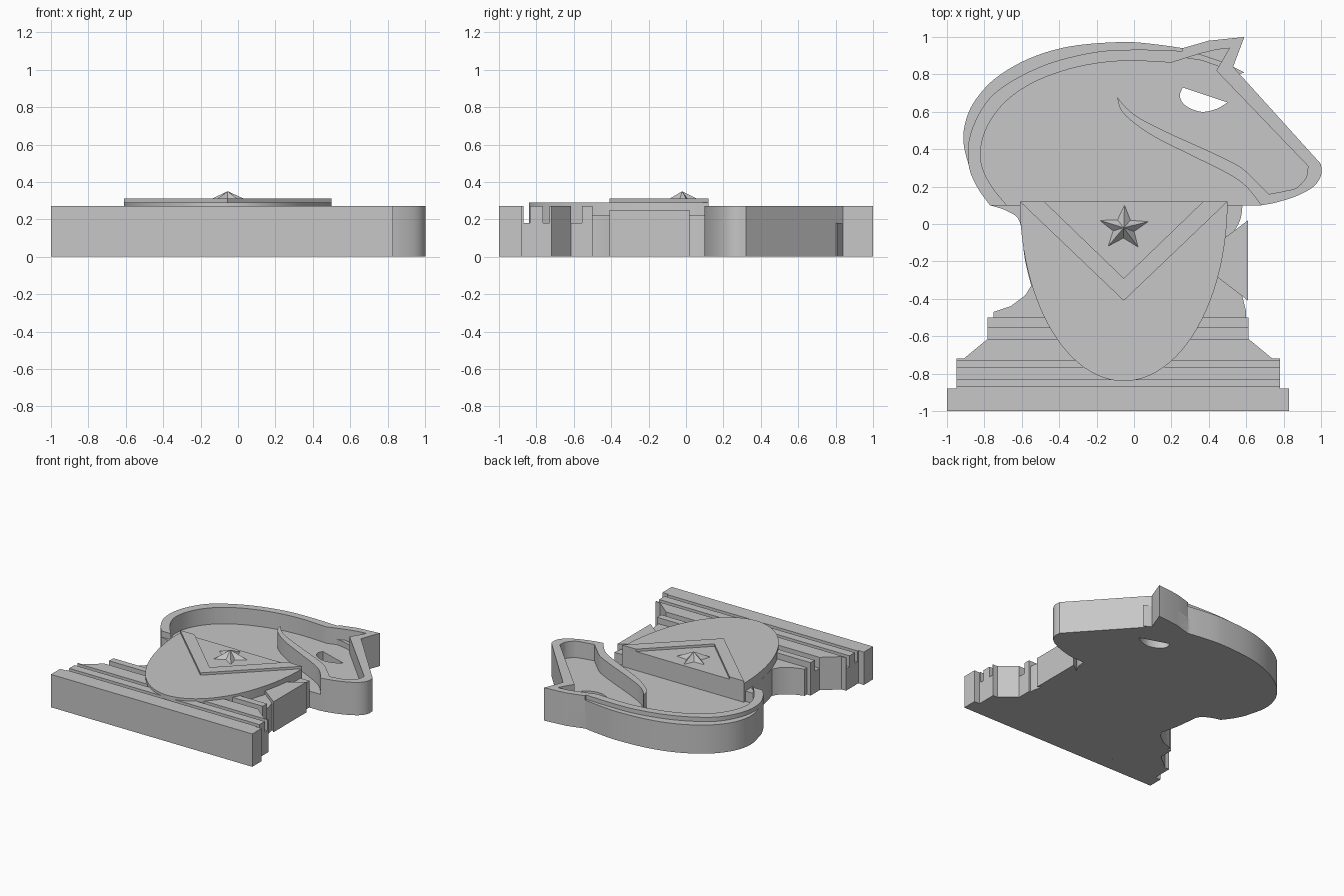
import bpy, bmesh, math
from mathutils import Vector

cube = bpy.data.objects.get("Cube")
if cube:
    bpy.data.objects.remove(cube, do_unlink=True)

grey = bpy.data.materials.new("plain grey")
grey.use_nodes = True
COLOUR = (0.57, 0.57, 0.57, 1)
grey.diffuse_color = COLOUR
grey.node_tree.nodes["Principled BSDF"].inputs["Base Color"].default_value = COLOUR


def smooth(pts, steps=5):
    """Catmull-Rom curve through the points."""
    p = [Vector(q) for q in [pts[0], *pts, pts[-1]]]
    out = []
    for a, b, c, d in zip(p, p[1:], p[2:], p[3:]):
        for i in range(steps):
            t = i / steps
            out.append(0.5 * (2 * b + (c - a) * t + (2 * a - 5 * b + 4 * c - d) * t * t
                              + (3 * b - a - 3 * c + d) * t ** 3))
    return [tuple(v) for v in out] + [tuple(pts[-1])]


def plate(name, z0, z1, *loops):
    """Flat plate with the given outline; further loops are holes."""
    cu = bpy.data.curves.new(name, "CURVE")
    cu.dimensions, cu.fill_mode = "2D", "BOTH"
    cu.extrude = (z1 - z0) / 2
    for loop in loops:
        sp = cu.splines.new("POLY")
        sp.points.add(len(loop) - 1)
        for pt, (x, y) in zip(sp.points, loop):
            pt.co = (x, y, 0, 1)
        sp.use_cyclic_u = True
    ob = bpy.data.objects.new(name, cu)
    bpy.context.collection.objects.link(ob)
    bpy.ops.object.select_all(action="DESELECT")
    ob.select_set(True)
    bpy.context.view_layer.objects.active = ob
    bpy.ops.object.convert(target="MESH")
    ob = bpy.context.object
    ob.name = name
    bm = bmesh.new()
    bm.from_mesh(ob.data)
    bmesh.ops.remove_doubles(bm, verts=bm.verts, dist=0.0005)
    bmesh.ops.recalc_face_normals(bm, faces=bm.faces)
    bmesh.ops.translate(bm, verts=bm.verts, vec=(0, 0, (z0 + z1) / 2))
    bm.to_mesh(ob.data)
    bm.free()
    ob.data.materials.clear()
    ob.data.materials.append(grey)
    bpy.ops.object.shade_smooth_by_angle(angle=math.radians(25))


# Head profile curves
mane_outer = smooth([(-.77, .1), (-.84, .2), (-.885, .32), (-.912, .44), (-.9, .55), (-.85, .66),
                     (-.74, .78), (-.56, .885), (-.34, .95), (-.06, .973), (.12, .96), (.26, .94)])
mane_mid = smooth([(-.77, .1), (-.84, .2), (-.885, .32), (-.875, .48), (-.79, .65), (-.66, .76),
                   (-.45, .86), (-.2, .92), (.02, .932), (.26, .925)])
mane_inner = smooth([(-.68, .1), (-.76, .2), (-.81, .3), (-.82, .4), (-.78, .53), (-.68, .66),
                     (-.52, .765), (-.3, .84), (-.06, .872), (.2, .863)])
ear_outer = [(.26, .94), (.4, .98), (.59, 1), (.53, .84)]
ear_inner = [(.35, .91), (.44, .932), (.51, .94), (.44, .82)]
nose_outer = smooth([(1, .32), (1, .26), (.96, .2), (.87, .15), (.76, .115), (.68, .1)])
nose_inner = smooth([(.93, .31), (.92, .25), (.87, .195), (.8, .175), (.72, .16)])
jaw_lower = smooth([(.68, .1), (.6, .2), (.5, .27), (.3, .37), (.12, .46), (0, .54),
                    (-.07, .61), (-.09, .68)])
jaw_upper = smooth([(-.09, .68), (-.04, .62), (.04, .56), (.2, .48), (.4, .39), (.56, .31),
                    (.64, .24), (.72, .16)])
eye = smooth([(.5, .65), (.44, .615), (.36, .6), (.28, .63), (.245, .68), (.26, .73)])

# Head: floor with eye hole, raised rim and jaw, mane ledge, strip behind the ear
plate("head_floor", 0, .135, mane_outer + ear_outer[1:] + nose_outer, eye)
plate("head_rim", 0, .27, mane_mid + ear_outer + nose_outer + jaw_lower[1:] + jaw_upper[1:]
      + nose_inner[-2::-1] + ear_inner[::-1] + mane_inner[::-1])
plate("mane_ledge", 0, .235, mane_outer + mane_mid[:10:-1])
plate("ear_strip", 0, .18, [(.26, .925), (.36, .905), (.48, .865), (.59, .81), (.56, .8),
                            (.46, .84), (.36, .875), (.26, .89)])

# Neck and throat
plate("neck", 0, .22, smooth([(-.77, .1), (-.68, .07), (-.61, .01), (-.585, -.18), (-.55, -.33)])
      + [(-.58, -.38), (-.66, -.44), (-.75, -.47), (-.75, -.5), (.6, -.5), (.6, -.47), (.58, -.39),
         (.5, -.3), (.47, -.1)] + smooth([(.49, -.07), (.54, -.03), (.57, .03), (.58, .1)]))
plate("throat_wedge", 0, .25, [(.44, -.28), (.61, -.41), (.61, .02), (.49, -.07), (.4, -.1)])

# Stepped base: bands of (y low, y high, top, half width low, half width high)
BASE_X = -.085
for i, (y0, y1, top, w0, w1) in enumerate([
        (-1, -.88, .27, .915, .915), (-.88, -.87, .27, .865, .865), (-.87, -.835, .18, .865, .865),
        (-.835, -.765, .27, .865, .865), (-.765, -.73, .18, .865, .865), (-.73, -.72, .27, .865, .865),
        (-.72, -.615, .27, .825, .698), (-.615, -.555, .18, .698, .698), (-.555, -.5, .27, .698, .698)]):
    plate(f"base_band_{i + 1}", 0, top, [(BASE_X - w0, y0), (BASE_X + w0, y0),
                                         (BASE_X + w1, y1), (BASE_X - w1, y1)])

# Shield with raised chevron
CX = -.055
TOP = .12
plate("shield", 0, .29, [(CX + .555 * math.cos(a), TOP - .96 * math.sin(a))
                         for a in (math.pi * i / 48 for i in range(49))])
plate("chevron", .28, .31, [(CX + .555, TOP), (CX, -.41), (CX - .555, TOP),
                            (CX - .425, TOP), (CX, -.29), (CX + .425, TOP)])

# Faceted five-pointed star
bm = bmesh.new()
peak = bm.verts.new((CX, -.02, .35))
ring = []
for i in range(10):
    r = .06 if i % 2 else .138
    a = math.pi / 2 + i * math.pi / 5 - .03
    ring.append(bm.verts.new((CX + r * math.cos(a), -.022 + .9 * r * math.sin(a), .289)))
for a, b in zip(ring, ring[1:] + ring[:1]):
    bm.faces.new((a, b, peak))
bm.faces.new(ring[::-1])
me = bpy.data.meshes.new("star")
bm.to_mesh(me)
bm.free()
me.materials.append(grey)
bpy.context.collection.objects.link(bpy.data.objects.new("star", me))
